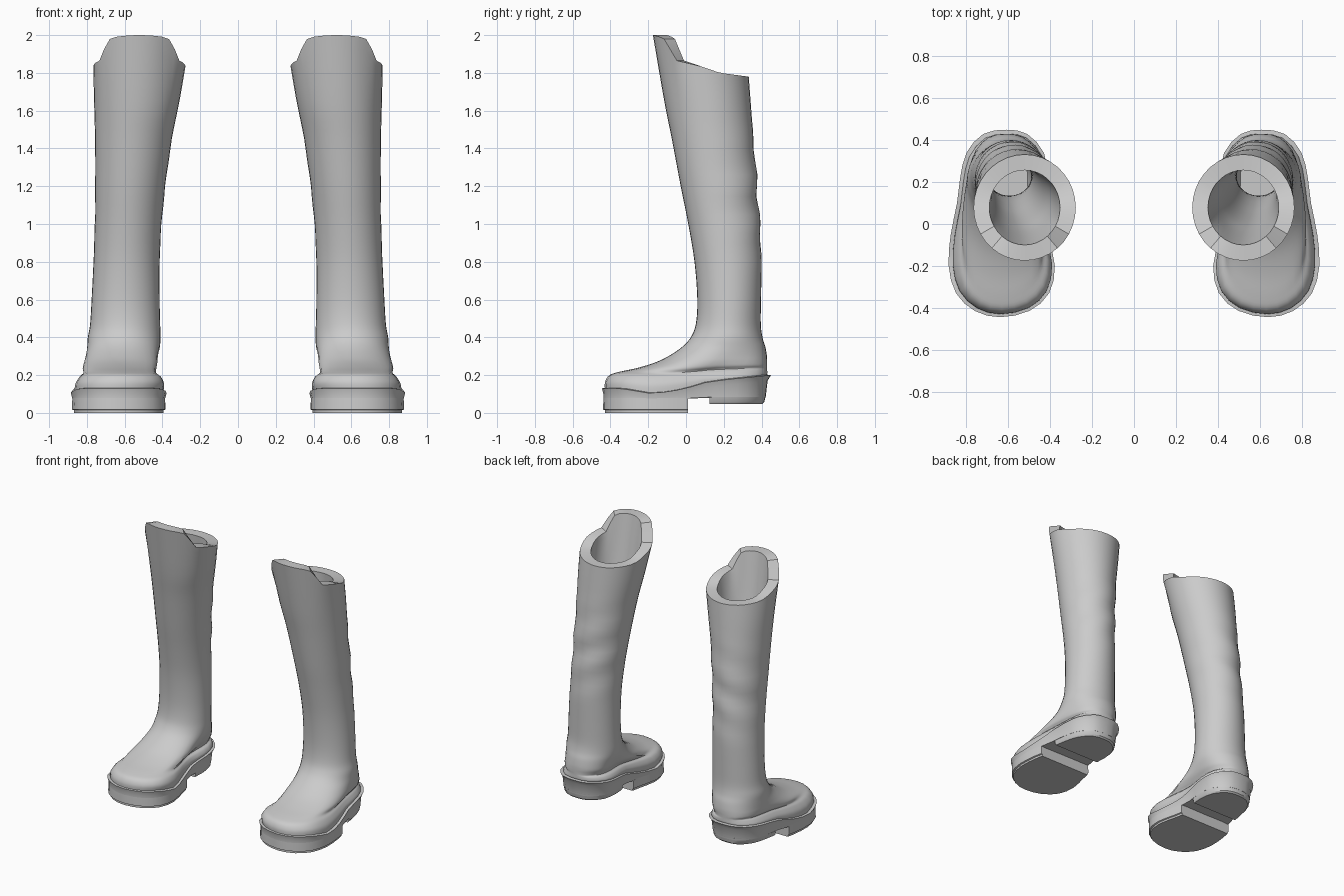
import bpy, bmesh, math
from mathutils import Vector

if "Cube" in bpy.data.objects:
    bpy.data.objects.remove(bpy.data.objects["Cube"])

rubber = bpy.data.materials.new("grey_rubber")
rubber.diffuse_color = (0.6, 0.6, 0.6, 1)
rubber.use_nodes = True
rubber.node_tree.nodes["Principled BSDF"].inputs["Base Color"].default_value = rubber.diffuse_color


def interp(x, pts):
    """Piecewise linear curve through (x, value) points."""
    if x <= pts[0][0]:
        return pts[0][1]
    for (a, u), (b, v) in zip(pts, pts[1:]):
        if x <= b:
            return u + (v - u) * (x - a) / (b - a)
    return pts[-1][1]


def spline(pts, n, closed):
    """Smooth curve through points of any dimension, n steps per span."""
    m, out = len(pts), []
    get = (lambda i: pts[i % m]) if closed else (lambda i: pts[min(max(i, 0), m - 1)])
    for i in range(m if closed else m - 1):
        p = [get(i + k) for k in (-1, 0, 1, 2)]
        for j in range(n):
            t = j / n
            out.append(tuple(0.5 * (2 * b + (c - a) * t + (2 * a - 5 * b + 4 * c - d) * t * t
                                    + (3 * b - a - 3 * c + d) * t ** 3) for a, b, c, d in zip(*p)))
    if not closed:
        out.append(tuple(pts[-1]))
    return out


# foot outline, from the toe round the outer side to the heel and back
OUTLINE = spline([(.64, -.445), (.76, -.415), (.85, -.33), (.885, -.2), (.875, -.05), (.845, .1),
                  (.83, .22), (.80, .34), (.72, .43), (.61, .45), (.51, .43), (.43, .34),
                  (.415, .22), (.43, .08), (.41, -.05), (.378, -.2), (.405, -.33), (.50, -.415)], 2, True)
N = len(OUTLINE)
LIP = [(-.45, .13), (-.35, .13), (-.2, .105), (-.1, .11), (0, .13), (.1, .16), (.2, .175), (.45, .2)]
RIM = [(-1, 2.0), (-.78, 1.985), (-.5, 1.865), (0, 1.835), (.4, 1.80), (1, 1.78)]


def slice_ring(row, inset=0.0, wrinkle=0.0):
    """Ring filling a box; blends from foot outline (w=0) to ellipse (w=1)."""
    z, x0, x1, y0, y1, w, lip_tilt, rim_tilt = row
    cx, cy, hx, hy = (x0 + x1) / 2, (y0 + y1) / 2, (x1 - x0) / 2 - inset, (y1 - y0) / 2 - inset
    ring = []
    for i, (ox, oy) in enumerate(OUTLINE):
        a = 2 * math.pi * i / N - math.pi / 2
        u = (1 - w) * (ox - .63) / .255 + w * math.cos(a)
        v = (1 - w) * (oy - .0025) / .4475 + w * math.sin(a)
        zz = z + lip_tilt * (interp(oy, LIP) - .13) + rim_tilt * (interp(math.sin(a), RIM) - 1.78)
        fade = max(0, 1 - abs(zz - 1.15) / .4) * max(0, math.sin(a) + .4)
        k = 1 + wrinkle * fade * math.sin(zz * 26 + u * 2)
        ring.append((cx + hx * u * k, cy + hy * v * k, zz))
    return ring


def loft(name, rings, cap_start, cap_end, cuts=()):
    """Skin the rings, trim with (y, side) planes, mirror to make the pair."""
    bm = bmesh.new()
    rows = [[bm.verts.new(p) for p in r] for r in rings]
    for a, b in zip(rows, rows[1:]):
        for i in range(N):
            j = (i + 1) % N
            bm.faces.new((a[i], a[j], b[j], b[i]))
    if cap_start:
        bm.faces.new(rows[0][::-1])
    if cap_end:
        bm.faces.new(rows[-1])
    for y, side in cuts:
        bmesh.ops.bisect_plane(bm, geom=bm.verts[:] + bm.edges[:] + bm.faces[:], plane_co=Vector((0, y, 0)),
                               plane_no=Vector((0, side, 0)), clear_outer=True)
        bmesh.ops.holes_fill(bm, edges=[e for e in bm.edges if e.is_boundary])
    bmesh.ops.recalc_face_normals(bm, faces=bm.faces[:])
    mesh = bpy.data.meshes.new(name)
    bm.to_mesh(mesh)
    bm.free()
    mesh.materials.append(rubber)
    ob = bpy.data.objects.new(name, mesh)
    bpy.context.collection.objects.link(ob)
    bpy.ops.object.select_all(action='DESELECT')
    ob.select_set(True)
    bpy.context.view_layer.objects.active = ob
    bpy.ops.object.shade_smooth_by_angle(angle=math.radians(35))
    ob.modifiers.new("pair", 'MIRROR').use_mirror_merge = False
    return ob


# upper: z, x range, y range, ellipse blend, lip tilt, rim tilt
rows = spline([(.128, .395, .865, -.43, .425, 0, 1, 0),
               (.165, .388, .862, -.428, .43, 0, .6, 0),
               (.20, .405, .84, -.405, .43, 0, .4, 0),
               (.218, .43, .82, -.35, .43, .05, .3, 0),
               (.24, .425, .825, -.25, .43, .2, .2, 0),
               (.27, .415, .82, -.155, .43, .4, .1, 0),
               (.305, .412, .81, -.085, .428, .65, 0, 0),
               (.35, .41, .80, -.02, .42, .9, 0, 0),
               (.40, .41, .795, .025, .405, 1, 0, 0),
               (.47, .412, .783, .052, .396, 1, 0, 0),
               (.6, .415, .775, .06, .397, 1, 0, 0),
               (.8, .415, .765, .045, .40, 1, 0, 0),
               (1.0, .405, .758, .012, .39, 1, 0, 0),
               (1.2, .385, .756, -.028, .377, 1, 0, 0),
               (1.45, .35, .757, -.075, .357, 1, 0, 0),
               (1.65, .31, .762, -.115, .342, 1, 0, 0),
               (1.78, .278, .766, -.175, .332, 1, 0, 1)], 4, False)
outer = [slice_ring(r, 0, .03) for r in rows]
lining = [slice_ring(r, .075) for r in reversed(rows[20:])]
loft("boot_upper", outer + lining, True, True)


def sole_ring(inset, z, heel_taper=0.0):
    """Foot outline moved inward; z is a number or a function of y."""
    ring = []
    for x, y in OUTLINE:
        h = inset + heel_taper * max(0, y) / .45
        ring.append((.63 + (x - .63) * (1 - h / .255), y * (1 - h / .45), z(y) if callable(z) else z))
    return ring


# welt and midsole, with a thin projecting lip
loft("midsole", [sole_ring(.035, lambda y: interp(y, LIP) + .004),
                 sole_ring(0, lambda y: interp(y, LIP)),
                 sole_ring(.008, lambda y: interp(y, LIP) - .03, .01),
                 sole_ring(.008, lambda y: interp(y, [(-.1, .07), (.15, .085)]), .02)], True, True)

# forefoot block with its thin tread, and the heel block
loft("forefoot_sole", [sole_ring(.008, .08), sole_ring(.006, .018), sole_ring(.016, .014),
                       sole_ring(.016, 0)], True, True, [(.01, 1)])
loft("heel_block", [sole_ring(.008, .1, .018), sole_ring(.01, .058, .025), sole_ring(.016, .048, .03)],
     True, True, [(.125, -1)])
